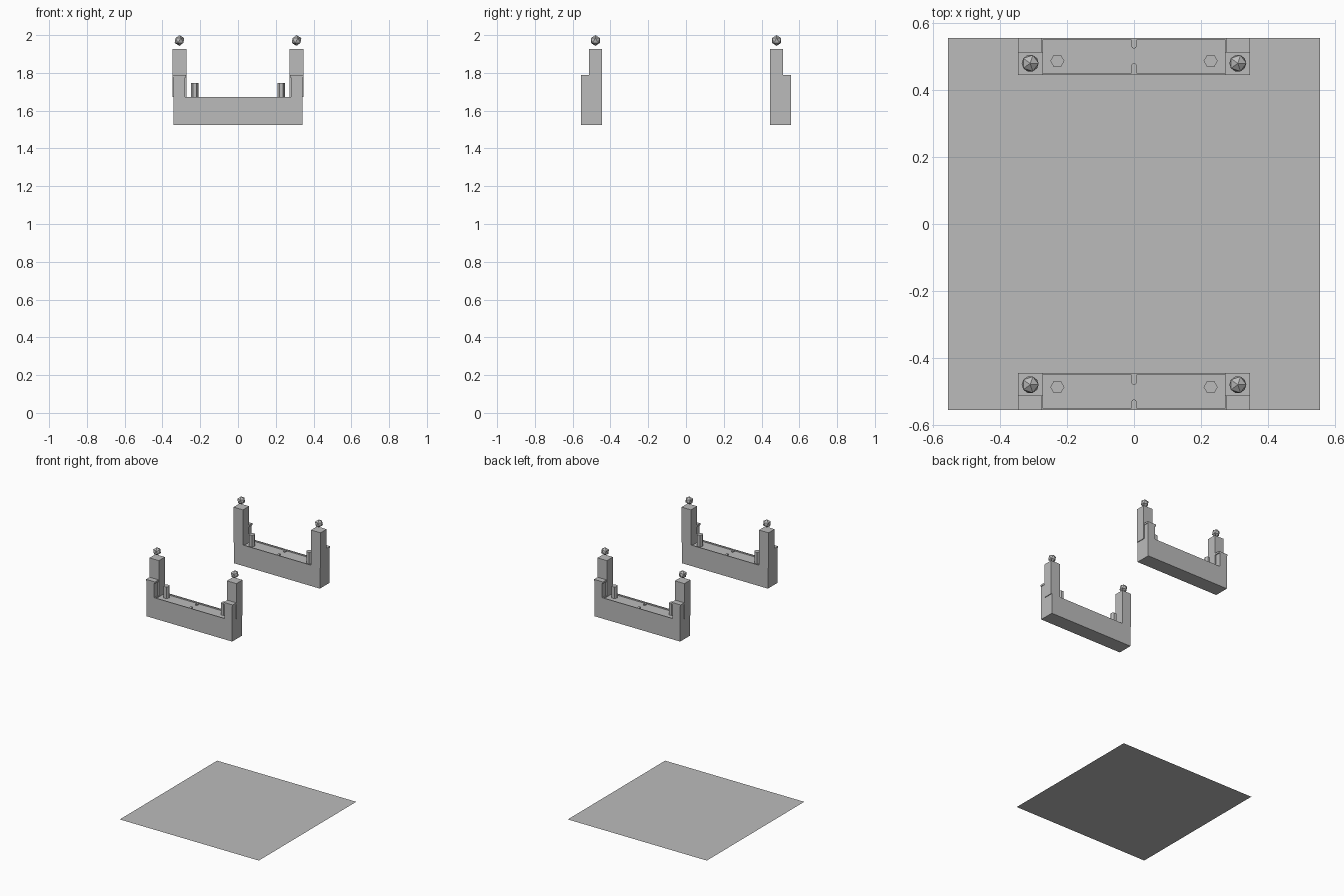
import bpy, bmesh, math
from mathutils import Matrix, Vector

if "Cube" in bpy.data.objects:
    bpy.data.objects.remove(bpy.data.objects["Cube"], do_unlink=True)

grey = bpy.data.materials.new("plain_grey")
grey.use_nodes = True
grey.diffuse_color = (0.5, 0.5, 0.5, 1)
grey.node_tree.nodes["Principled BSDF"].inputs["Base Color"].default_value = (0.5, 0.5, 0.5, 1)


def finish(name, bm):
    bmesh.ops.recalc_face_normals(bm, faces=bm.faces)
    mesh = bpy.data.meshes.new(name)
    bm.to_mesh(mesh)
    bm.free()
    mesh.materials.append(grey)
    obj = bpy.data.objects.new(name, mesh)
    bpy.context.collection.objects.link(obj)
    return obj


def prism(name, outline, z0, z1):
    """Extrude a flat outline upwards from z0 to z1."""
    bm = bmesh.new()
    face = bm.faces.new([bm.verts.new((x, y, z0)) for x, y in outline])
    top = bmesh.ops.extrude_face_region(bm, geom=[face])["geom"]
    verts = [v for v in top if isinstance(v, bmesh.types.BMVert)]
    bmesh.ops.translate(bm, verts=verts, vec=(0, 0, z1 - z0))
    return finish(name, bm)


def box(name, x0, x1, y0, y1, z0, z1):
    return prism(name, [(x0, y0), (x1, y0), (x1, y1), (x0, y1)], z0, z1)


def tab(name, start, end, z0, z1, r=0.0075):
    """Small tongue along y with a rounded tip."""
    d = 1 if end > start else -1
    tip = [(r * math.cos(a * math.pi / 8), end + d * r * (math.sin(a * math.pi / 8) - 1))
           for a in range(9)]
    return prism(name, [(r, start)] + tip + [(-r, start)], z0, z1)


# Ground sheet
half = 0.555
bm = bmesh.new()
bmesh.ops.create_grid(bm, x_segments=1, y_segments=1, size=half)
sheet = finish("ground_sheet", bm)

BOTTOM, FLOOR, DECK = 1.523, 1.664, 1.673

for side, sy in (("front", -1), ("back", 1)):
    # Beam with a shallow tray in its top
    box(side + "_beam", -0.342, 0.342, sy * 0.445, sy * half, BOTTOM, FLOOR)
    box(side + "_outer_rim", -0.273, 0.273, sy * 0.550, sy * half, FLOOR, DECK)
    box(side + "_inner_rim", -0.273, 0.273, sy * 0.445, sy * 0.451, FLOOR, DECK)
    tab(side + "_outer_tab", sy * 0.550, sy * 0.524, FLOOR, DECK)
    tab(side + "_inner_tab", sy * 0.451, sy * 0.480, FLOOR, DECK)

    for end, sx in (("right", -1), ("left", 1)):
        tag = side + "_" + end
        box(tag + "_beam_end", sx * 0.273, sx * 0.342, sy * 0.445, sy * half, FLOOR, DECK)

        # Tall post, and the capped low block beside it
        box(tag + "_tall_post", sx * 0.272, sx * 0.347, sy * 0.445, sy * 0.514, DECK, 1.927)
        box(tag + "_low_block", sx * 0.281, sx * 0.342, sy * 0.514, sy * half, DECK, 1.775)
        box(tag + "_block_cap", sx * 0.274, sx * 0.346, sy * 0.514, sy * half, 1.775, 1.788)

        # Six-sided peg
        hexagon = [(sx * 0.229 + 0.021 * math.cos(k * math.pi / 3),
                    sy * 0.487 + 0.021 * math.sin(k * math.pi / 3)) for k in range(6)]
        prism(tag + "_peg", hexagon, FLOOR, 1.747)

        # Faceted ball over the post
        bm = bmesh.new()
        bmesh.ops.create_icosphere(bm, subdivisions=1, radius=0.0285,
                                   matrix=Matrix.Translation(Vector((sx * 0.31, sy * 0.48, 1.9715))))
        finish(tag + "_finial_ball", bm)
